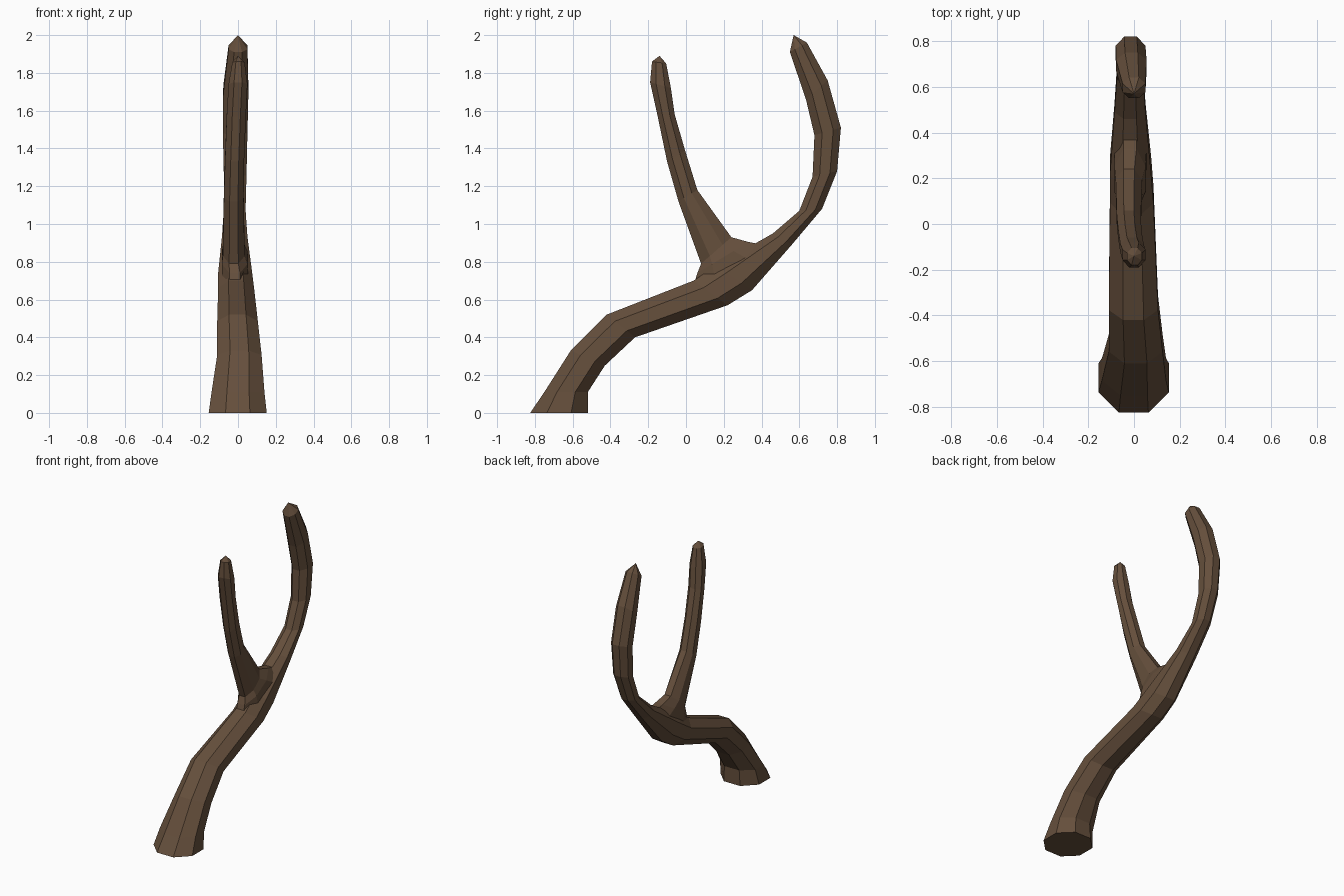
import bpy, bmesh
from mathutils import Vector

if "Cube" in bpy.data.objects:
    bpy.data.objects.remove(bpy.data.objects["Cube"])

bark = bpy.data.materials.new("bark")
bark.diffuse_color = (0.13, 0.078, 0.045, 1)
bark.use_nodes = True
bark.node_tree.nodes["Principled BSDF"].inputs["Base Color"].default_value = bark.diffuse_color

T = 0.42
OCT = [(1, -T), (1, T), (T, 1), (-T, 1), (-1, T), (-1, -T), (-T, -1), (T, -1)]


def limb(name, rings, tip):
    """Eight-sided tube; each ring is (y, z) to (y, z) across, then x min and x max."""
    bm = bmesh.new()
    loops = []
    for ya, za, yb, zb, x0, x1 in rings:
        a, b = Vector((0, ya, za)), Vector((0, yb, zb))
        mid = (a + b) / 2 + Vector(((x0 + x1) / 2, 0, 0))
        u, v = (b - a) / 2, Vector(((x1 - x0) / 2, 0, 0))
        loops.append([bm.verts.new(mid + u * p + v * q) for p, q in OCT])
    for lo, hi in zip(loops, loops[1:]):
        for i in range(8):
            j = (i + 1) % 8
            bm.faces.new((lo[i], lo[j], hi[j], hi[i]))
    end = bm.verts.new(tip)
    for i in range(8):
        bm.faces.new((loops[-1][i], loops[-1][(i + 1) % 8], end))
    bm.faces.new(loops[0])
    bmesh.ops.recalc_face_normals(bm, faces=bm.faces)
    mesh = bpy.data.meshes.new(name)
    bm.to_mesh(mesh)
    bm.free()
    mesh.materials.append(bark)
    ob = bpy.data.objects.new(name, mesh)
    bpy.context.collection.objects.link(ob)
    return ob


# Trunk sweeping back and curling up into the rear branch
trunk = limb("trunk", [
    (-.825, 0, -.52, 0, -.155, .152),
    (-.75, .11, -.52, .11, -.14, .14),
    (-.61, .33, -.43, .25, -.11, .125),
    (-.42, .52, -.27, .40, -.11, .105),
    (.04, .70, .22, .57, -.105, .085),
    (.16, .78, .35, .65, -.105, .075),
    (.46, .95, .56, .89, -.085, .05),
    (.60, 1.07, .72, 1.08, -.075, .04),
    (.67, 1.25, .80, 1.28, -.075, .045),
    (.68, 1.47, .82, 1.51, -.08, .05),
    (.635, 1.66, .75, 1.76, -.078, .055),
    (.55, 1.91, .64, 1.96, -.05, .05),
], (0, .57, 2.0))

# Front branch with a flared root at the fork
branch = limb("front_branch", [
    (.03, .64, .46, .88, -.085, .055),
    (.06, .74, .33, .905, -.085, .05),
    (.08, .79, .24, .93, -.08, .035),
    (-.04, 1.12, .06, 1.18, -.075, .03),
    (-.10, 1.33, -.005, 1.39, -.068, .033),
    (-.15, 1.57, -.06, 1.58, -.06, .042),
    (-.19, 1.75, -.08, 1.72, -.05, .05),
    (-.18, 1.86, -.105, 1.85, -.03, .035),
], (0, -.14, 1.89))
branch.hide_render = True
branch.hide_set(True)

# Weld the branch into the trunk
weld = trunk.modifiers.new("weld_branch", 'BOOLEAN')
weld.operation = 'UNION'
weld.solver = 'EXACT'
weld.object = branch
bpy.context.view_layer.objects.active = trunk
bpy.ops.object.modifier_apply(modifier=weld.name)
bpy.data.objects.remove(branch)
trunk.name = "forked_branch"
